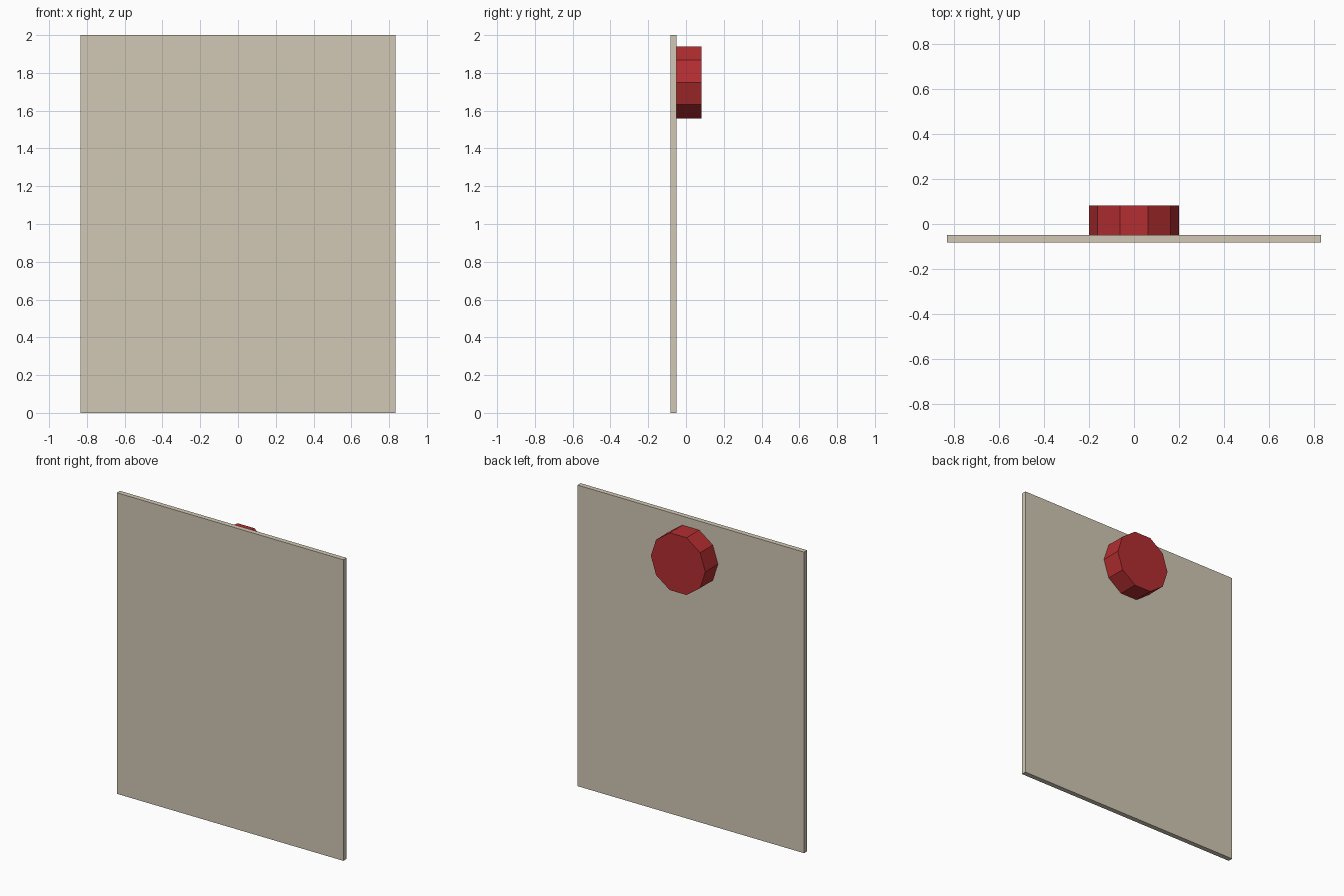
import bpy, bmesh, math

if "Cube" in bpy.data.objects:
    bpy.data.objects.remove(bpy.data.objects["Cube"])


def material(name, rgb):
    m = bpy.data.materials.new(name)
    m.diffuse_color = (*rgb, 1.0)
    m.use_nodes = True
    m.node_tree.nodes["Principled BSDF"].inputs["Base Color"].default_value = m.diffuse_color
    return m


def prism_y(name, outline, y0, y1, mat):
    """Extrude an XZ outline from y0 to y1."""
    bm = bmesh.new()
    face = bm.faces.new([bm.verts.new((x, y0, z)) for x, z in outline])
    ext = bmesh.ops.extrude_face_region(bm, geom=[face], use_keep_orig=True)
    for v in ext["geom"]:
        if isinstance(v, bmesh.types.BMVert):
            v.co.y = y1
    bmesh.ops.recalc_face_normals(bm, faces=bm.faces)
    mesh = bpy.data.meshes.new(name)
    bm.to_mesh(mesh)
    bm.free()
    mesh.materials.append(mat)
    obj = bpy.data.objects.new(name, mesh)
    bpy.context.collection.objects.link(obj)
    return obj


beige = material("paper beige", (0.64, 0.58, 0.46))
red = material("pin red", (0.45, 0.027, 0.030))

# Thin upright sheet
W = 0.833
prism_y("sheet", [(-W, 0), (W, 0), (W, 2), (-W, 2)], -0.083, -0.05, beige)

# Ten-sided disc on the back of the sheet, points to the left and right
R, CZ, N = 0.2, 1.75, 10
ring = [(R * math.cos(i * math.tau / N), CZ + R * math.sin(i * math.tau / N)) for i in range(N)]
prism_y("round_magnet", ring, -0.05, 0.083, red)
